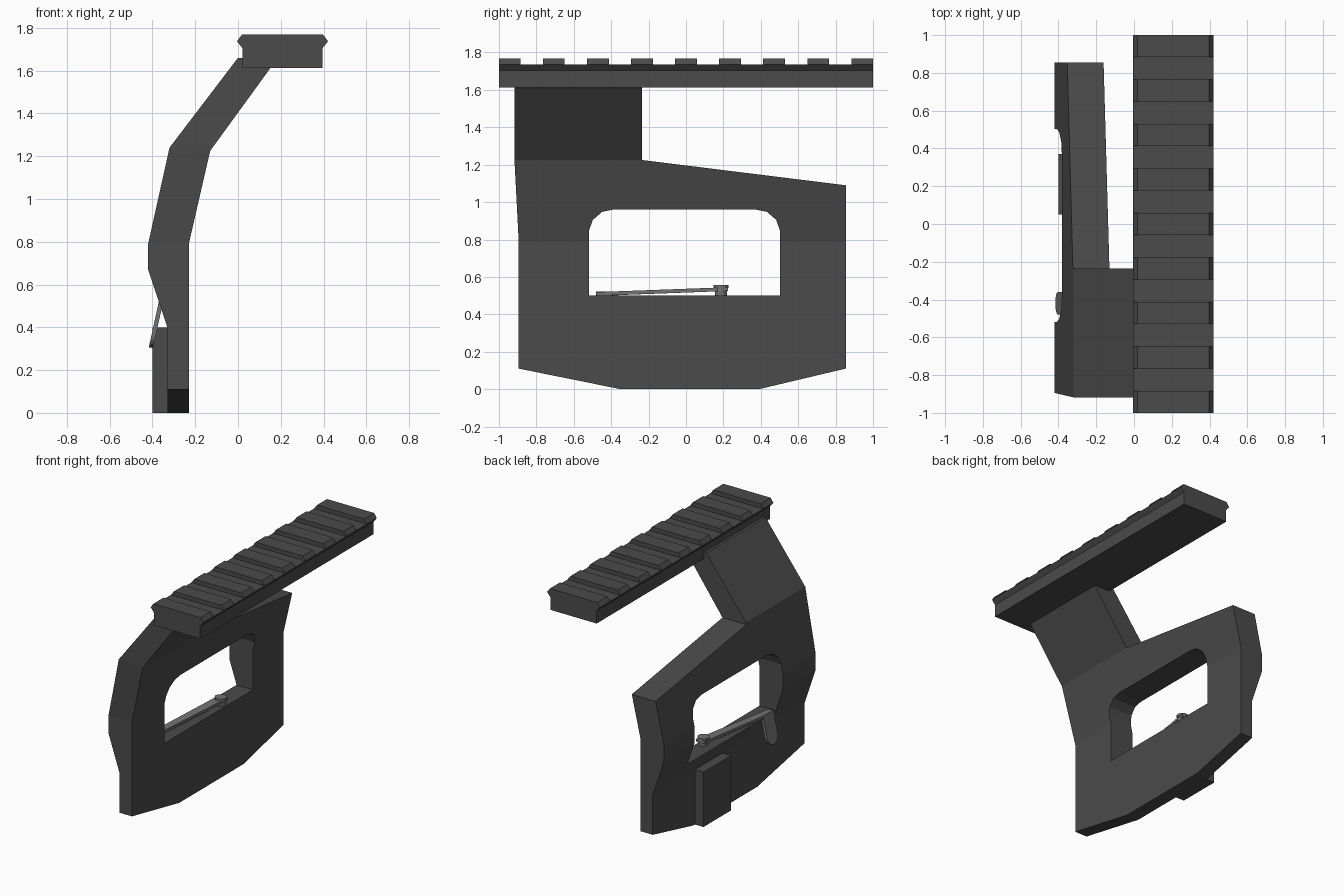
import bpy, bmesh, math
from mathutils import Vector, Matrix

cube = bpy.data.objects.get("Cube")
if cube:
    bpy.data.objects.remove(cube, do_unlink=True)


def material(name, value):
    mat = bpy.data.materials.new(name)
    mat.use_nodes = True
    colour = (value, value, value, 1)
    mat.diffuse_color = colour
    mat.node_tree.nodes["Principled BSDF"].inputs["Base Color"].default_value = colour
    return mat


dark = material("dark grey metal", 0.07)
light = material("light grey steel", 0.17)


def add(name, bm, mat):
    bmesh.ops.recalc_face_normals(bm, faces=bm.faces)
    mesh = bpy.data.meshes.new(name)
    bm.to_mesh(mesh)
    bm.free()
    mesh.materials.append(mat)
    obj = bpy.data.objects.new(name, mesh)
    bpy.context.collection.objects.link(obj)
    return obj


def prism(name, points, axis, low, high, mat=dark):
    """Extrude an outline: (x, z) points along y, or (y, z) points along x."""
    bm = bmesh.new()
    place = (lambda a, b: (a, low, b)) if axis == "y" else (lambda a, b: (low, a, b))
    face = bm.faces.new([bm.verts.new(place(a, b)) for a, b in points])
    step = Vector((0, high - low, 0)) if axis == "y" else Vector((high - low, 0, 0))
    new = bmesh.ops.extrude_face_region(bm, geom=[face])["geom"]
    bmesh.ops.translate(bm, vec=step, verts=[v for v in new if isinstance(v, bmesh.types.BMVert)])
    return add(name, bm, mat)


def combine(obj, tools):
    """Apply boolean tools, then discard them."""
    for tool, operation in tools:
        mod = obj.modifiers.new("cut", "BOOLEAN")
        mod.object, mod.operation, mod.solver = tool, operation, "EXACT"
    graph = bpy.context.evaluated_depsgraph_get()
    mesh = bpy.data.meshes.new_from_object(obj.evaluated_get(graph))
    obj.modifiers.clear()
    obj.data = mesh
    for tool, _ in tools:
        bpy.data.objects.remove(tool, do_unlink=True)


# Side plate: bent cross-section trimmed to the side outline, with a window
plate = prism("side_plate", [
    (-0.33, 0), (-0.33, 0.4), (-0.42, 0.67), (-0.42, 0.79), (-0.32, 1.24), (0.0, 1.66),
    (0.1, 1.66), (0.15, 1.61), (-0.13, 1.225), (-0.23, 0.79), (-0.23, 0)], "y", -1.2, 1.2)
outline = prism("outline_cutter", [
    (-0.895, 0.11), (-0.35, 0), (0.39, 0), (0.855, 0.11), (0.855, 1.09), (-0.235, 1.225),
    (-0.235, 1.7), (-0.918, 1.7), (-0.918, 1.24), (-0.895, 0.8)], "x", -0.7, 0.7)
corner = [(0.51, 0.5), (0.51, 0.85), (0.49, 0.905), (0.44, 0.948), (0.38, 0.96)]
window = prism("window_cutter", [(y - 0.008, z) for y, z in corner]
               + [(-y - 0.008, z) for y, z in reversed(corner)], "x", -0.8, 0.8)
combine(plate, [(outline, "INTERSECT"), (window, "DIFFERENCE")])

# Clamp block on the outer face
prism("clamp_block", [(-0.4, 0), (-0.4, 0.4), (-0.32, 0.4), (-0.32, 0)], "y", 0.05, 0.37)

# Top rail: flared section with evenly spaced cross slots
half = [(0.187, 1.613), (0.187, 1.705), (0.213, 1.737), (0.19, 1.768)]
rail = prism("top_rail", [(0.208 + x, z) for x, z in half]
             + [(0.208 - x, z) for x, z in reversed(half)], "y", -1, 1)
comb = [(-1.1, 1.5)]
teeth, width = 9, 0.116
pitch = (2 - width) / (teeth - 1)
for i in range(teeth):
    start = -1 + i * pitch
    left = -1.1 if i == 0 else start
    right = 1.1 if i == teeth - 1 else start + width
    comb += [(left, 1.737), (left, 1.9), (right, 1.9), (right, 1.737)]
comb.append((1.1, 1.5))
comb = [p for i, p in enumerate(comb) if i not in (1, len(comb) - 2)]
combine(rail, [(prism("slot_cutter", comb, "x", -0.3, 0.7), "INTERSECT")])


def slab(name, corners, thickness):
    """Flat strip from a coplanar outline, thickened with a modifier."""
    bm = bmesh.new()
    bm.faces.new([bm.verts.new(c) for c in corners])
    obj = add(name, bm, light)
    mod = obj.modifiers.new("thickness", "SOLIDIFY")
    mod.thickness, mod.offset = thickness, 0
    return obj


# Lever arm lying in the window, and its handle hanging outside
slab("lever_arm", [(-0.24, 0.225, 0.535), (-0.31, 0.225, 0.535),
                   (-0.37, -0.36, 0.513), (-0.37, -0.48, 0.509), (-0.33, -0.48, 0.509)], 0.02)
top, tip = Vector((-0.36, -0.42, 0.52)), Vector((-0.407, -0.42, 0.305))
down = (tip - top).normalized()
side = Vector((0, 0.06, 0))
centre = tip - down * 0.06
arc = [centre + side * math.cos(a) + down * 0.06 * math.sin(a)
       for a in (math.pi * i / 8 for i in range(9))]
slab("lever_handle", [top + side] + arc + [top - side], 0.02)

# Pivot bolt: shank, then head
for name, radius, low, high in (("pivot_shank", 0.032, 0.49, 0.545),
                                ("pivot_head", 0.04, 0.54, 0.558)):
    bm = bmesh.new()
    bmesh.ops.create_cone(bm, cap_ends=True, segments=12, radius1=radius, radius2=radius,
                          depth=high - low, matrix=Matrix.Translation((-0.272, 0.188, (low + high) / 2)))
    add(name, bm, light)
